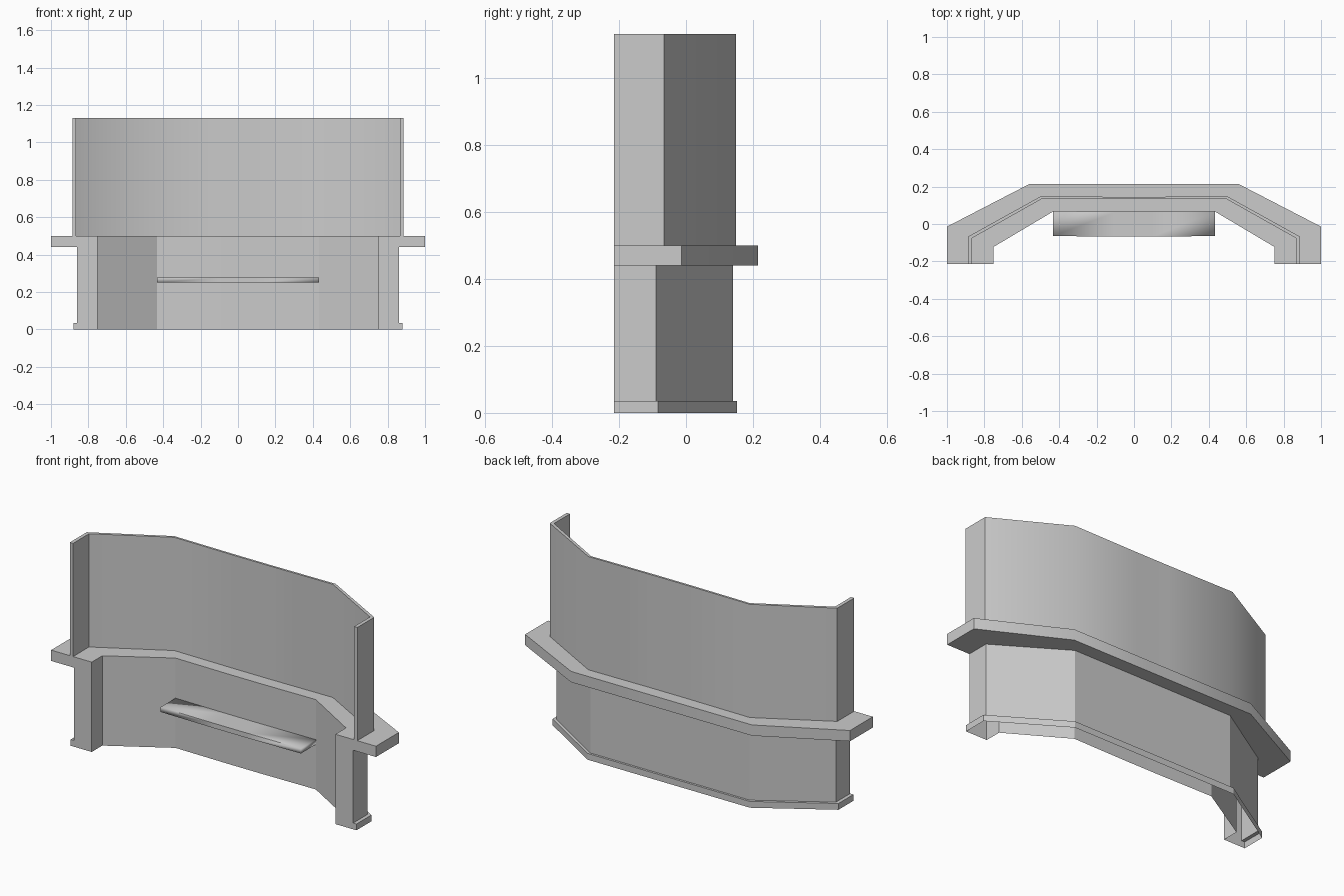
import bpy, bmesh, math

if "Cube" in bpy.data.objects:
    bpy.data.objects.remove(bpy.data.objects["Cube"])

FRONT = -0.215


def path(x, y_side, x_mid, y_back, dip=0.0):
    """Symmetric plan line: side end, side corner, back corner, centre, mirrored."""
    half = [(x, FRONT), (x, y_side), (x_mid, y_back), (0.1, y_back - dip)]
    return half + [(-px, py) for px, py in reversed(half)]


def loft(name, rows, caps=True):
    """Skin successive (plan line, z) rows, closing both ends with caps."""
    bm = bmesh.new()
    grid = [[bm.verts.new((x, y, z)) for x, y in pts] for pts, z in rows]
    for a, b in zip(grid, grid[1:]):
        for i in range(len(a) - 1):
            bm.faces.new((a[i], a[i + 1], b[i + 1], b[i]))
    if caps:
        for i in (0, -1):
            bm.faces.new([r[i] for r in grid])
    bmesh.ops.recalc_face_normals(bm, faces=bm.faces)
    # Open shells: make sure the topmost flat faces point up
    top = max((f for f in bm.faces if abs(f.normal.z) > 0.9),
              key=lambda f: f.calc_center_median().z)
    if top.normal.z < 0:
        bmesh.ops.reverse_faces(bm, faces=bm.faces)
    me = bpy.data.meshes.new(name)
    bm.to_mesh(me)
    bm.free()
    ob = bpy.data.objects.new(name, me)
    bpy.context.collection.objects.link(ob)
    bpy.ops.object.select_all(action='DESELECT')
    ob.select_set(True)
    bpy.context.view_layer.objects.active = ob
    bpy.ops.object.shade_smooth_by_angle(angle=math.radians(30))
    return ob


inner = path(0.75, -0.122, 0.432, 0.067, 0.004)
counter = path(1.0, -0.014, 0.557, 0.215)
body = path(0.86, -0.09, 0.49, 0.14)
plinth = path(0.88, -0.084, 0.50, 0.152)

# Desk shell with overhanging counter and plinth, open underneath
loft("desk", [(inner, 0), (inner, 0.5), (counter, 0.5), (counter, 0.44),
              (body, 0.44), (body, 0.035), (plinth, 0.035), (plinth, 0)])

# Thin upright screen on the counter
s_in = path(0.865, -0.075, 0.488, 0.137, 0.004)
s_out = path(0.885, -0.066, 0.497, 0.149, 0.004)
loft("screen", [(s_in, 0.5), (s_in, 1.13), (s_out, 1.13), (s_out, 0.5)])

# Inside shelf
back = [(0.432, 0.067), (0.1, 0.063), (-0.1, 0.063), (-0.432, 0.067)]
front = [(x, y - 0.131) for x, y in back]
loft("shelf", [(back, 0.25), (back, 0.277), (front, 0.277), (front, 0.25), (back, 0.25)],
     caps=False)
shelf = bpy.data.objects["shelf"]
bm = bmesh.new()
bm.from_mesh(shelf.data)
bmesh.ops.remove_doubles(bm, verts=bm.verts, dist=1e-5)
bmesh.ops.holes_fill(bm, edges=bm.edges, sides=4)
bmesh.ops.recalc_face_normals(bm, faces=bm.faces)
bm.to_mesh(shelf.data)
bm.free()
